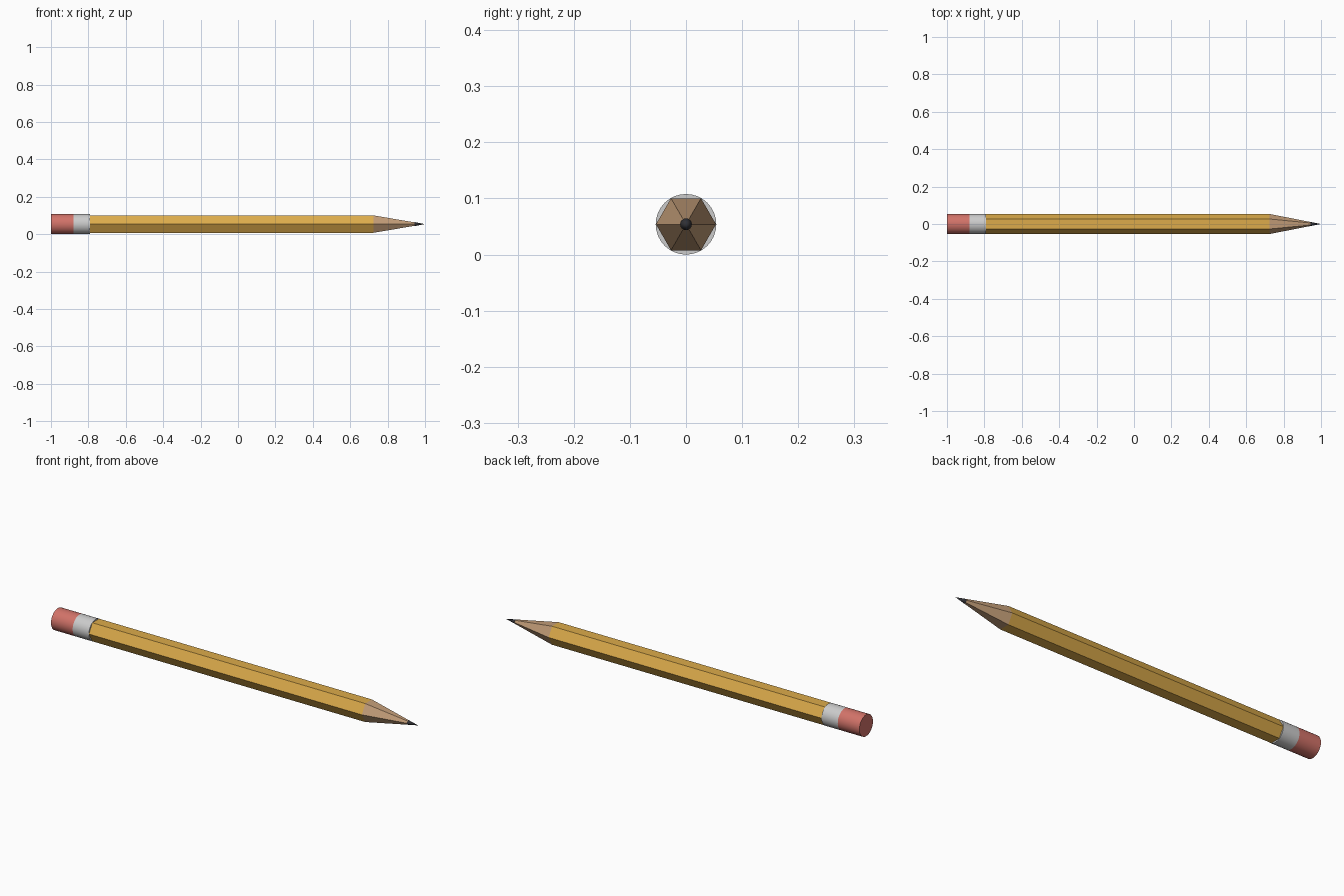
import bpy, math
from mathutils import Matrix

if "Cube" in bpy.data.objects:
    bpy.data.objects.remove(bpy.data.objects["Cube"])

R = 0.054  # radius, also the height of the pencil axis


def material(name, rgb):
    m = bpy.data.materials.new(name)
    m.diffuse_color = (*rgb, 1)
    m.use_nodes = True
    m.node_tree.nodes["Principled BSDF"].inputs["Base Color"].default_value = m.diffuse_color
    return m


def section(name, x0, x1, r0, r1, sides, mat, smooth=False):
    """Straight or tapered section along x from x0 to x1."""
    bpy.ops.mesh.primitive_cone_add(vertices=sides, radius1=r0, radius2=r1, depth=x1 - x0)
    ob = bpy.context.object
    ob.name = name
    # local z -> x, local y stays y, so the hexagon has corners on +-y
    ob.data.transform(Matrix.Rotation(math.pi / 2, 4, 'Y'))
    ob.location = ((x0 + x1) / 2, 0, R)
    ob.data.materials.append(mat)
    if smooth:
        bpy.ops.object.shade_smooth_by_angle(angle=math.radians(35))
    return ob


pink = material("pink rubber", (0.64, 0.17, 0.14))
metal = material("metal", (0.55, 0.58, 0.58))
yellow = material("yellow paint", (0.72, 0.41, 0.07))
wood = material("bare wood", (0.55, 0.34, 0.19))
graphite = material("graphite", (0.03, 0.03, 0.035))

# Round eraser and ferrule
section("eraser", -1.0, -0.88, R, R, 32, pink, True)
section("ferrule", -0.88, -0.79, R, R, 32, metal, True)

# Hexagonal barrel and sharpened wood
section("barrel", -0.79, 0.725, 0.0535, 0.0535, 6, yellow)
section("sharpened_wood", 0.725, 0.945, 0.0535, 0.0105, 6, wood)

# Lead point
section("lead_point", 0.945, 1.0, 0.0105, 0, 16, graphite, True)
